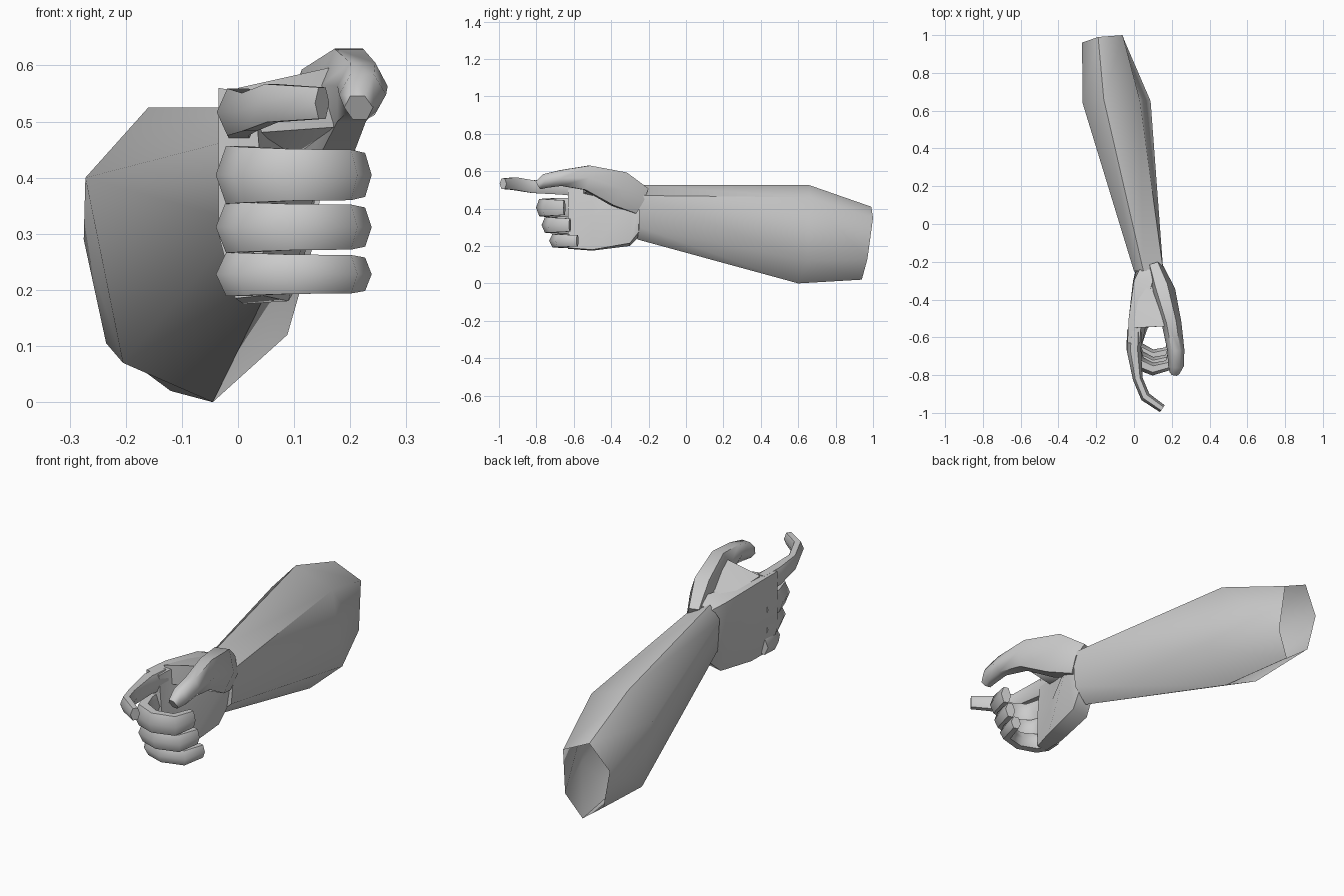
import bpy, bmesh, math
from mathutils import Vector

if "Cube" in bpy.data.objects:
    bpy.data.objects.remove(bpy.data.objects["Cube"])


def finish(name, bm):
    bmesh.ops.recalc_face_normals(bm, faces=bm.faces)
    me = bpy.data.meshes.new(name)
    bm.to_mesh(me)
    bm.free()
    ob = bpy.data.objects.new(name, me)
    bpy.context.collection.objects.link(ob)
    bpy.ops.object.select_all(action='DESELECT')
    ob.select_set(True)
    bpy.context.view_layer.objects.active = ob
    bpy.ops.object.shade_smooth_by_angle(angle=math.radians(62))
    return ob


def loft(name, rings, cap_start=True, cap_end=True):
    bm = bmesh.new()
    vs = [[bm.verts.new(p) for p in r] for r in rings]
    n = len(vs[0])
    for a, b in zip(vs, vs[1:]):
        for i in range(n):
            j = (i + 1) % n
            bm.faces.new((a[i], a[j], b[j], b[i]))
    if cap_start:
        bm.faces.new(vs[0])
    if cap_end:
        bm.faces.new(vs[-1])
    return finish(name, bm)


def digit(name, path):
    """Six-sided tube; each point is x, y, z, half width, half height."""
    pts = [Vector(p[:3]) for p in path]
    rings = []
    for i, p in enumerate(path):
        t = (pts[min(i + 1, len(pts) - 1)] - pts[max(i - 1, 0)]).normalized()
        side = t.cross(Vector((0, 0, 1))).normalized()
        up = side.cross(t)
        rings.append([pts[i] + side * p[3] * math.cos(k * math.pi / 3)
                      + up * p[4] / 0.866 * math.sin(k * math.pi / 3) for k in range(6)])
    return loft(name, rings)


# Forearm: open hexagonal end, elbow bulge, wrist
loft("forearm", [
    [(-.19, .99, .41), (-.275, .96, .29), (-.235, .95, .105),
     (-.12, .94, .02), (-.05, .97, .13), (-.06, 1.0, .35)],
    [(-.16, .66, .525), (-.272, .64, .40), (-.205, .62, .07),
     (-.045, .60, 0), (.088, .65, .12), (.03, .66, .46)],
    [(.05, -.25, .525), (0, -.25, .47), (.01, -.25, .32),
     (.07, -.26, .235), (.14, -.25, .30), (.155, -.25, .47)],
], cap_start=False)

# Palm: cross-sections in x, z along y
palm = [
    (-.24, [(.05, .26), (.01, .33), (.03, .51), (.10, .515), (.145, .45), (.12, .29)]),
    (-.30, [(.03, .20), (-.005, .32), (.0, .53), (.10, .54), (.15, .43), (.11, .215)]),
    (-.50, [(.01, .175), (-.025, .30), (-.028, .555), (.04, .55), (.07, .36), (.09, .18)]),
    (-.63, [(-.005, .185), (-.035, .30), (-.035, .56), (.03, .55), (.045, .36), (.045, .19)]),
]
loft("palm", [[(x, y, z) for x, z in ring] for y, ring in palm])

# Web of skin between thumb and index finger
bm = bmesh.new()
for p in [(.03, -.27, .52), (.13, -.27, .50), (.09, -.28, .42),
          (.0, -.55, .56), (.03, -.55, .48), (.18, -.54, .60), (.17, -.53, .49)]:
    bm.verts.new(p)
bmesh.ops.convex_hull(bm, input=bm.verts)
finish("thumb_web", bm)

# Thumb
digit("thumb", [
    (.115, -.24, .44, .045, .075), (.155, -.36, .505, .065, .095),
    (.20, -.53, .565, .052, .066), (.222, -.67, .563, .045, .042),
    (.222, -.75, .548, .042, .038), (.215, -.79, .525, .026, .024)])

# Extended index finger
digit("index_finger", [
    (.005, -.57, .51, .035, .045), (.0, -.67, .517, .038, .042),
    (.02, -.82, .517, .026, .034), (.06, -.915, .533, .027, .034),
    (.15, -.978, .533, .022, .028)])

# Three curled fingers share one path
curl = [(.0, -.56, .036, 1.1), (-.003, -.66, .037, 1.12), (.022, -.735, .04, 1.08),
        (.10, -.768, .034, 1.0), (.19, -.745, .032, .98), (.215, -.65, .024, .85)]
for name, z, dy, hz in [("middle_finger", .405, 0, .046),
                        ("ring_finger", .312, .03, .041),
                        ("little_finger", .228, .07, .035)]:
    digit(name, [(x, y + dy * min(1, i / 2), z, w, hz * s)
                 for i, (x, y, w, s) in enumerate(curl)])
